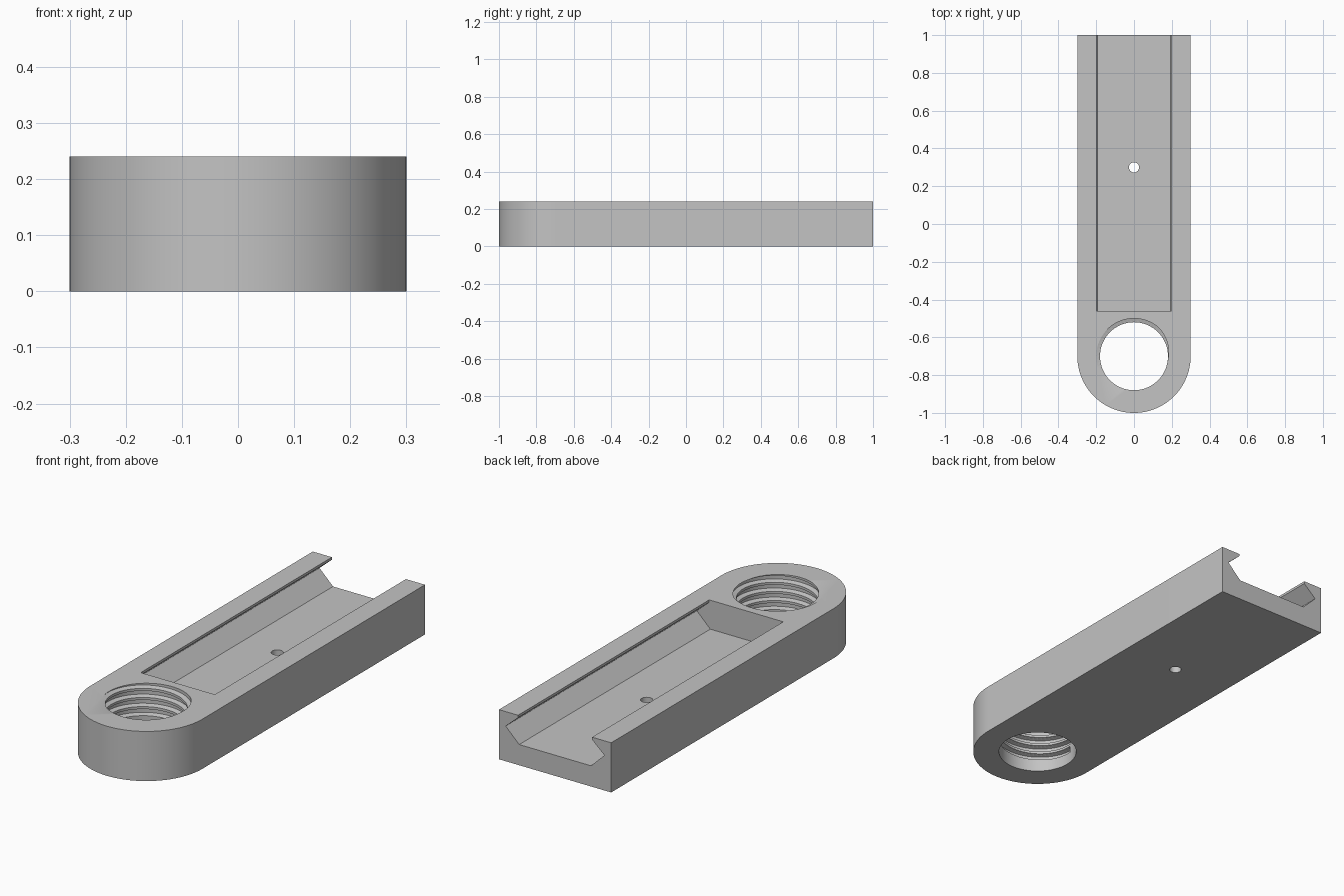
import bpy, bmesh
from math import sin, cos, pi, radians
from mathutils import Vector, Matrix

cube = bpy.data.objects.get("Cube")
if cube:
    bpy.data.objects.remove(cube, do_unlink=True)

grey = bpy.data.materials.new("plain grey")
grey.use_nodes = True
grey.diffuse_color = (0.55, 0.55, 0.55, 1)
grey.node_tree.nodes["Principled BSDF"].inputs["Base Color"].default_value = grey.diffuse_color


def make_object(name, bm):
    bmesh.ops.recalc_face_normals(bm, faces=bm.faces[:])
    mesh = bpy.data.meshes.new(name)
    bm.to_mesh(mesh)
    bm.free()
    mesh.materials.append(grey)
    obj = bpy.data.objects.new(name, mesh)
    bpy.context.collection.objects.link(obj)
    return obj


def prism(name, points, direction):
    """Extrude a closed outline along a direction."""
    bm = bmesh.new()
    face = bm.faces.new([bm.verts.new(p) for p in points])
    extruded = bmesh.ops.extrude_face_region(bm, geom=[face])["geom"]
    verts = [g for g in extruded if isinstance(g, bmesh.types.BMVert)]
    bmesh.ops.translate(bm, verts=verts, vec=Vector(direction))
    return make_object(name, bm)


def cylinder(name, radius, y, segments):
    bm = bmesh.new()
    bmesh.ops.create_cone(bm, cap_ends=True, segments=segments, radius1=radius, radius2=radius,
                          depth=1, matrix=Matrix.Translation((0, y, 0)))
    return make_object(name, bm)


def helix(name, section, centre_y, start_angle, start_z, pitch, turns, steps=64):
    """Sweep a (radius, height) section along a rising helix."""
    bm = bmesh.new()
    rings = []
    for i in range(int(turns * steps) + 1):
        a = start_angle + 2 * pi * i / steps
        z = start_z + pitch * i / steps
        rings.append([bm.verts.new((r * cos(a), centre_y + r * sin(a), z + h)) for r, h in section])
    n = len(section)
    for low, high in zip(rings, rings[1:]):
        for k in range(n):
            bm.faces.new((low[k], low[(k + 1) % n], high[(k + 1) % n], high[k]))
    bm.faces.new(rings[0])
    bm.faces.new(rings[-1])
    return make_object(name, bm)


HEIGHT, HALF_WIDTH, HOLE_Y = 0.24, 0.3, -0.7

# Bar with one rounded end
arc = [pi + pi * i / 48 for i in range(49)]
outline = [(HALF_WIDTH * cos(a), HOLE_Y + HALF_WIDTH * sin(a), 0) for a in arc]
outline += [(HALF_WIDTH, 1, 0), (-HALF_WIDTH, 1, 0)]
body = prism("slotted_bar", outline, (0, 0, HEIGHT))

# Undercut slot, open at the back end
half = [(0.192, 0.1), (0.264, 0.17), (0.198, 0.228), (0.198, 0.3)]
section = half + [(-x, z) for x, z in reversed(half)]
slot = prism("slot_cutter", [(x, -0.46, z) for x, z in section], (0, 1.6, 0))

# Large bore with its helical thread groove, and the small through hole
bore = cylinder("bore_cutter", 0.18, HOLE_Y, 64)
thread = helix("thread_cutter", [(0.17, -0.016), (0.18, -0.016), (0.2, -0.009),
                                 (0.2, 0.009), (0.18, 0.016), (0.17, 0.016)],
               HOLE_Y, radians(173), 0.07, 0.044, 4.6)
pin = cylinder("pin_hole_cutter", 0.027, 0.3, 32)

bpy.context.view_layer.objects.active = body
for cutter in (slot, bore, thread, pin):
    cutter.hide_render = True
    mod = body.modifiers.new("cut", "BOOLEAN")
    mod.operation = "DIFFERENCE"
    mod.solver = "EXACT"
    mod.object = cutter
    bpy.ops.object.modifier_apply(modifier=mod.name)
    bpy.data.objects.remove(cutter, do_unlink=True)

bpy.ops.object.select_all(action="DESELECT")
body.select_set(True)
bpy.ops.object.shade_smooth_by_angle(angle=radians(20))
